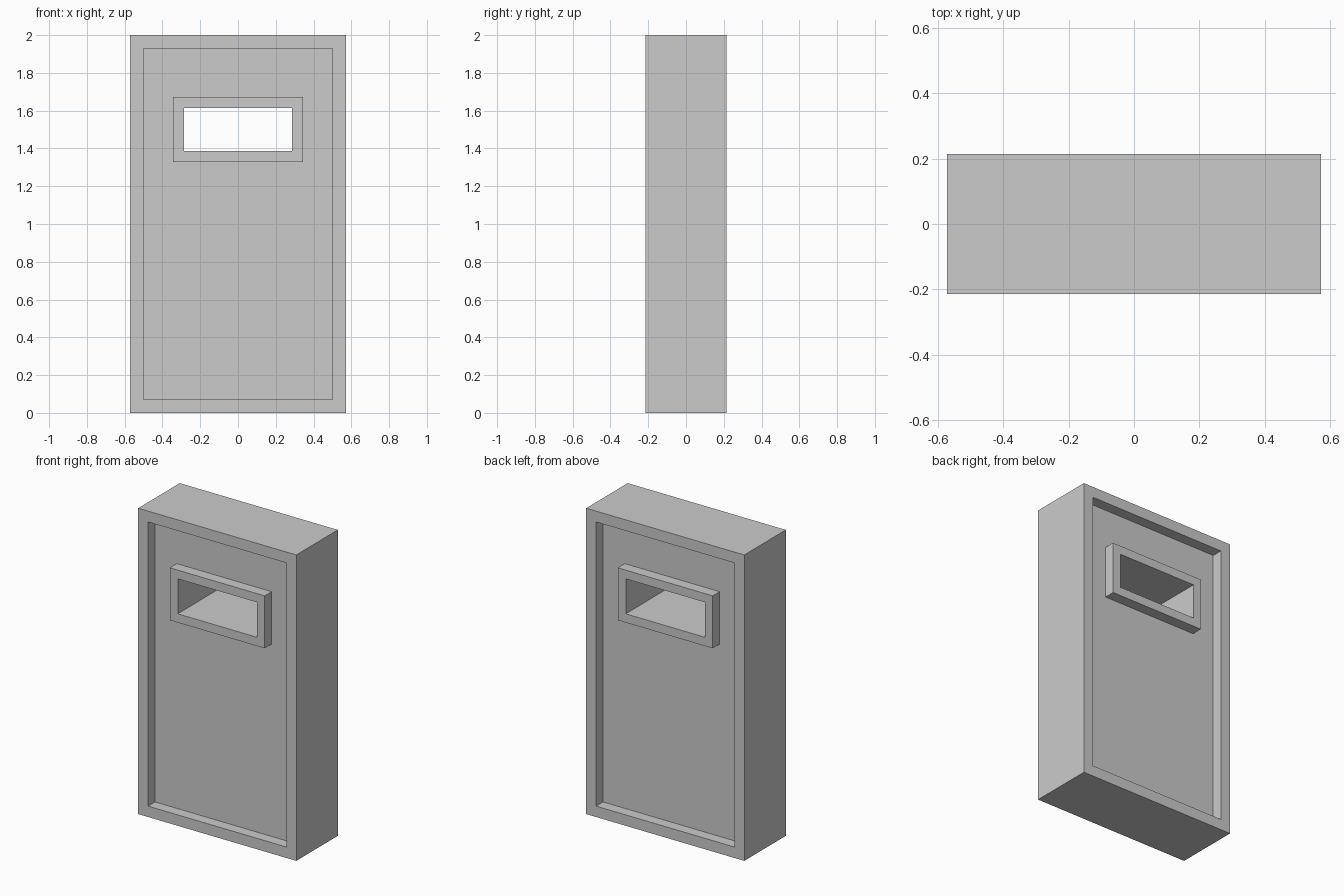
import bpy
import bmesh

if "Cube" in bpy.data.objects:
    bpy.data.objects.remove(bpy.data.objects["Cube"])

U = 2 / 28               # border width unit
FACE = 3 * U             # half depth of the door
RECESS = 2 * U           # half depth of the sunken panel

# Rectangles: half width, bottom, top
outer = (8 * U, 0, 28 * U)
panel = (7 * U, U, 27 * U)
trim = (4.8 * U, 18.6 * U, 23.4 * U)
hole = (4 * U, 19.4 * U, 22.6 * U)

# Front section from the outer edge inwards to the window opening
front = [(outer, -FACE), (panel, -FACE), (panel, -RECESS),
         (trim, -RECESS), (trim, -FACE), (hole, -FACE)]
# The back mirrors the front, closing the section into a loop
section = front + [(rect, -y) for rect, y in reversed(front)]

bm = bmesh.new()


def rect_loop(rect, y):
    w, z0, z1 = rect
    return [bm.verts.new(p) for p in
            ((-w, y, z0), (w, y, z0), (w, y, z1), (-w, y, z1))]


# Door slab with recessed panels and raised window trim
loops = [rect_loop(r, y) for r, y in section]
for i, a in enumerate(loops):
    b = loops[(i + 1) % len(loops)]
    for k in range(4):
        n = (k + 1) % 4
        bm.faces.new((a[k], a[n], b[n], b[k]))
bmesh.ops.recalc_face_normals(bm, faces=bm.faces)

mesh = bpy.data.meshes.new("windowed_door")
bm.to_mesh(mesh)
bm.free()
door = bpy.data.objects.new("windowed_door", mesh)
bpy.context.collection.objects.link(door)
